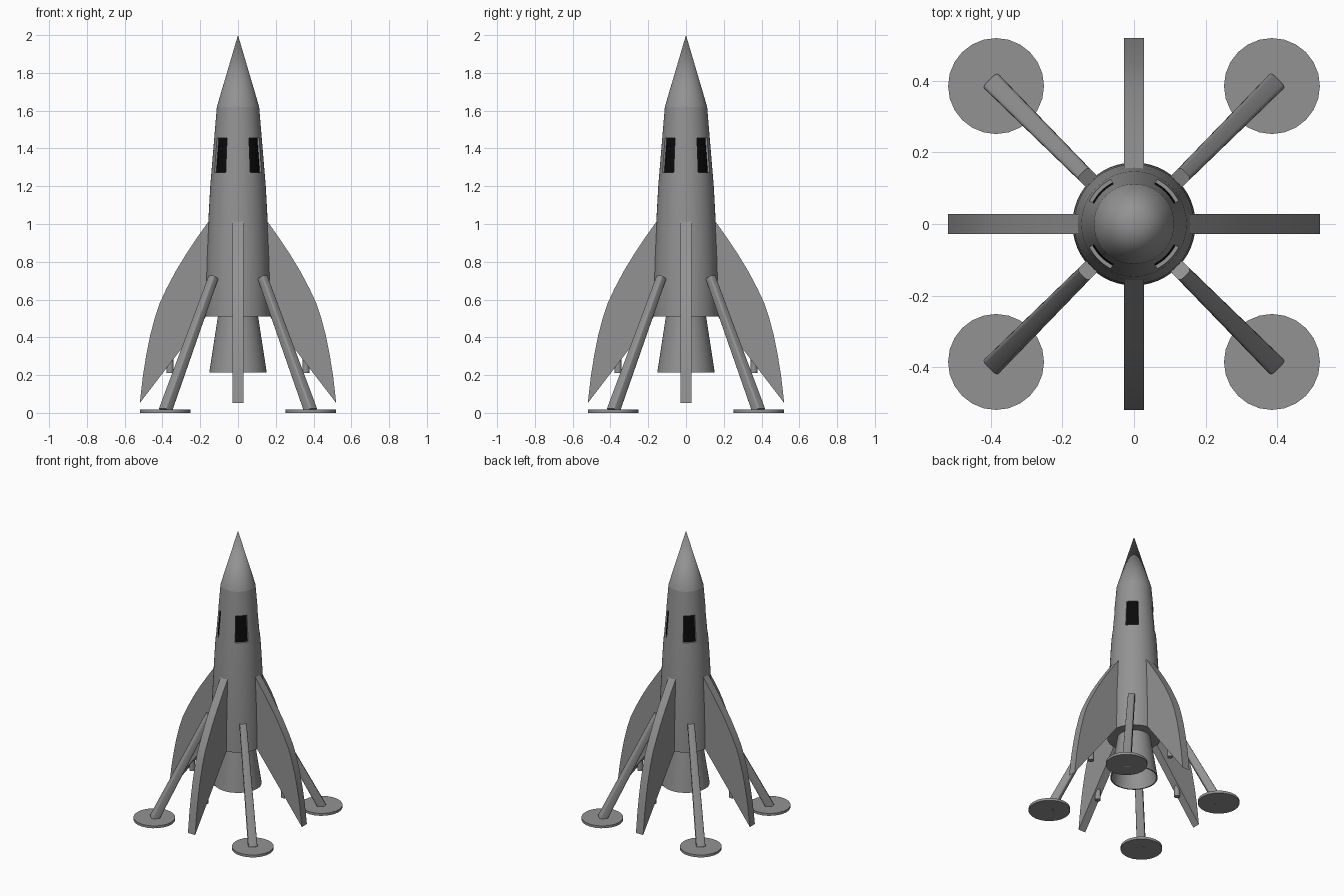
import bpy, bmesh, math
from mathutils import Vector, Matrix

if "Cube" in bpy.data.objects:
    bpy.data.objects.remove(bpy.data.objects["Cube"])


def material(name, value):
    m = bpy.data.materials.new(name)
    m.diffuse_color = (value, value, value, 1)
    m.use_nodes = True
    m.node_tree.nodes["Principled BSDF"].inputs["Base Color"].default_value = m.diffuse_color
    return m


grey = material("dark_grey", 0.29)
black = material("window_black", 0.003)


def smooth(ob, angle=30):
    bpy.ops.object.select_all(action='DESELECT')
    ob.select_set(True)
    bpy.context.view_layer.objects.active = ob
    bpy.ops.object.shade_smooth_by_angle(angle=math.radians(angle))


def make(name, bm, angle=30, mat=grey):
    bmesh.ops.remove_doubles(bm, verts=bm.verts, dist=1e-5)
    bmesh.ops.recalc_face_normals(bm, faces=bm.faces)
    me = bpy.data.meshes.new(name)
    bm.to_mesh(me)
    bm.free()
    ob = bpy.data.objects.new(name, me)
    bpy.context.collection.objects.link(ob)
    me.materials.append(mat)
    smooth(ob, angle)
    return ob


def lathe(name, profile, steps=48, centre=(0, 0)):
    bm = bmesh.new()
    vs = [bm.verts.new((r, 0, z)) for r, z in profile]
    es = [bm.edges.new(p) for p in zip(vs, vs[1:])]
    bmesh.ops.spin(bm, geom=vs + es, cent=(0, 0, 0), axis=(0, 0, 1),
                   angle=math.tau, steps=steps)
    bmesh.ops.translate(bm, verts=bm.verts, vec=(*centre, 0))
    return make(name, bm)


BODY = [(0.172, 0.51), (0.17, 0.65), (0.167, 0.8), (0.158, 1.0),
        (0.147, 1.2), (0.112, 1.62)]


def body_radius(z):
    (r0, z0), (r1, z1) = BODY[-2:]
    return r0 + (r1 - r0) * (z - z0) / (z1 - z0)


def window_block(name, turn, inner, outer, mat):
    """Curved block following the hull, between two offsets from its surface."""
    bm = bmesh.new()
    vs = []
    for z in (1.272, 1.455):
        for off in (inner, outer):
            r = body_radius(z) + off
            for k in range(9):
                a = math.radians(-17.5 + 35 * k / 8)
                vs.append(bm.verts.new(turn @ Vector((r * math.cos(a), r * math.sin(a), z))))
    li, lo, ui, uo = (vs[9 * n:9 * n + 9] for n in range(4))
    for p, q in ((li, lo), (lo, uo), (uo, ui), (ui, li)):
        for k in range(8):
            bm.faces.new((p[k], p[k + 1], q[k + 1], q[k]))
    for k in (0, 8):
        bm.faces.new((li[k], lo[k], uo[k], ui[k]))
    return make(name, bm, 30, mat)


# Hull, nose cone and hollow engine bell
body = lathe("body", [(0, 0.51)] + BODY + [(0, 1.62)])
lathe("nose_cone", [(0.112, 1.62), (0, 2.0)])
lathe("engine_nozzle", [(0.105, 0.52), (0.152, 0.215), (0.144, 0.215), (0.097, 0.5), (0, 0.5)])

# Swept fin outline (radius, height)
FIN = [(0.10, 1.015), (0.155, 1.015), (0.215, 0.93), (0.275, 0.84), (0.33, 0.75),
       (0.38, 0.655), (0.415, 0.58), (0.44, 0.505), (0.465, 0.41), (0.485, 0.31),
       (0.503, 0.2), (0.52, 0.052), (0.165, 0.515), (0.10, 0.515)]

for i in range(4):
    turn = Matrix.Rotation(i * math.pi / 2, 4, 'Z')

    # Fin
    bm = bmesh.new()
    face = bm.faces.new([bm.verts.new((x, -0.028, z)) for x, z in FIN])
    ext = bmesh.ops.extrude_face_region(bm, geom=[face])
    bmesh.ops.translate(bm, vec=(0, 0.056, 0),
                        verts=[g for g in ext["geom"] if isinstance(g, bmesh.types.BMVert)])
    bmesh.ops.transform(bm, matrix=turn, verts=bm.verts)
    make(f"fin_{i + 1}", bm)

    # Small thruster under the fin
    p = turn @ Vector((0.36, 0, 0))
    lathe(f"fin_thruster_{i + 1}", [(0, 0.21), (0.018, 0.21), (0.018, 0.32), (0, 0.32)],
          16, (p.x, p.y))

    # Landing leg on the diagonal
    diag = turn @ Matrix.Rotation(math.pi / 4, 4, 'Z')
    top, foot = Vector((0.184, 0, 0.717)), Vector((0.545, 0, 0.011))
    axis = foot - top
    tilt = Matrix.Rotation(math.atan2(axis.x, axis.z), 4, 'Y')
    bm = bmesh.new()
    bmesh.ops.create_cube(bm, size=1)
    for v in bm.verts:
        w = 0.056 if v.co.z > 0 else 0.044
        v.co = (v.co.x * w, v.co.y * w, v.co.z * axis.length)
    bmesh.ops.bevel(bm, geom=[e for e in bm.edges
                              if abs((e.verts[0].co - e.verts[1].co).z) > 0.1],
                    offset=0.01, segments=3, profile=0.5, affect='EDGES')
    bmesh.ops.transform(bm, verts=bm.verts,
                        matrix=diag @ Matrix.Translation((top + foot) / 2) @ tilt)
    make(f"landing_leg_{i + 1}", bm, 40)

    # Round foot pad
    p = diag @ Vector((0.545, 0, 0))
    lathe(f"foot_pad_{i + 1}", [(0, 0), (0.134, 0), (0.134, 0.017), (0, 0.017)], 24, (p.x, p.y))

    # Recessed window: cut a pocket in the hull and set a dark pane at its back
    cutter = window_block("window_cutter", diag, -0.013, 0.02, grey)
    mod = body.modifiers.new("window_pocket", 'BOOLEAN')
    mod.operation = 'DIFFERENCE'
    mod.solver = 'EXACT'
    mod.object = cutter
    bpy.context.view_layer.objects.active = body
    bpy.ops.object.modifier_apply(modifier=mod.name)
    bpy.data.objects.remove(cutter)
    window_block(f"window_{i + 1}", diag, -0.018, -0.011, black)

smooth(body)
